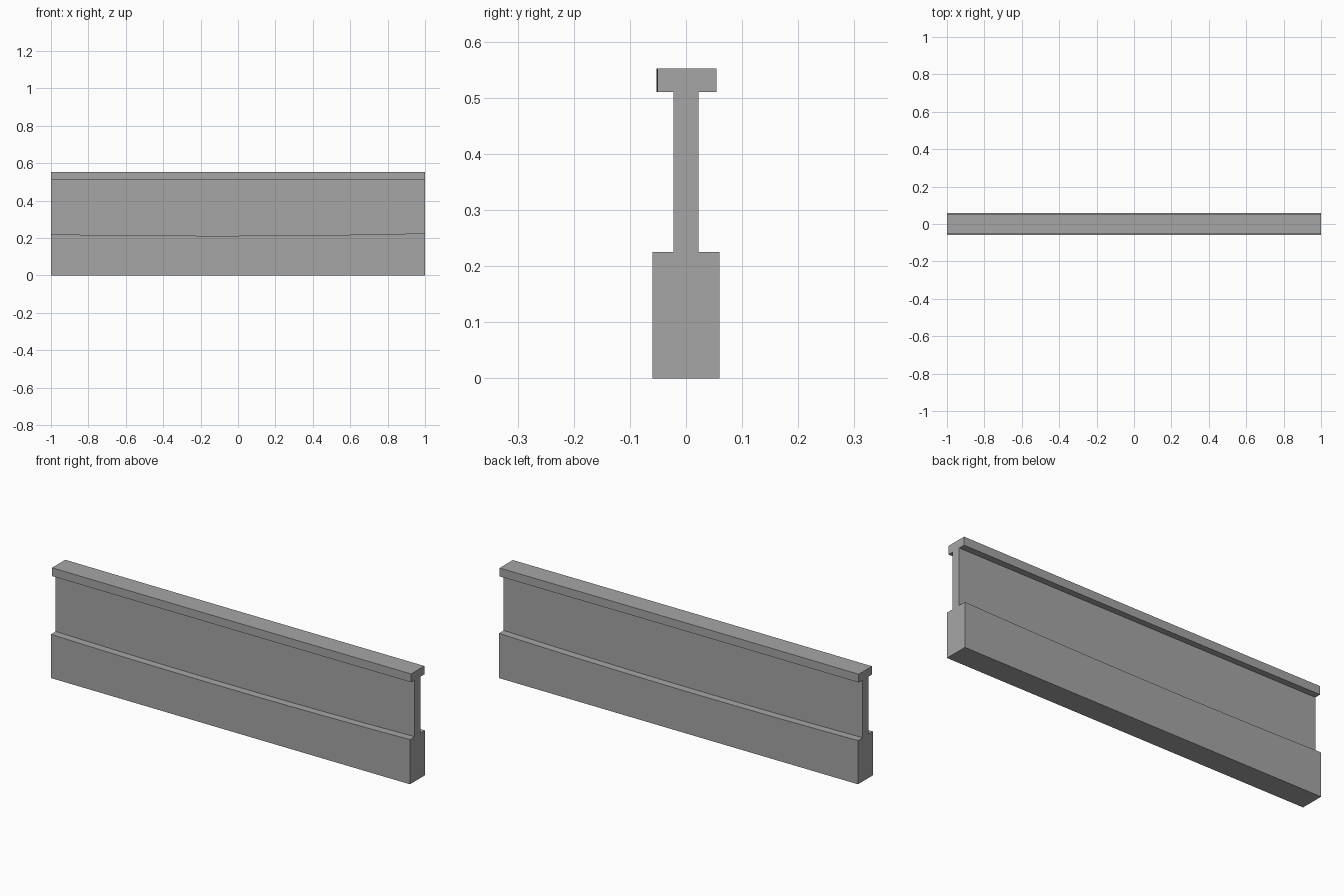
import bpy
import bmesh

default = bpy.data.objects.get("Cube")
if default:
    bpy.data.objects.remove(default, do_unlink=True)

# Single plain grey
grey = bpy.data.materials.new("plain_grey")
grey.use_nodes = True
color = (0.38, 0.38, 0.38, 1)
grey.diffuse_color = color
grey.node_tree.nodes["Principled BSDF"].inputs["Base Color"].default_value = color

BASE, WEB, CAP = 0.06, 0.022, 0.0525   # half thicknesses
CAP_BOTTOM, TOP = 0.51, 0.552
STATIONS = 13


def section(x):
    """Outline of the barrier at x: wide foot, thin web, wide cap."""
    sag = (x + 0.12) ** 2
    ledge = 0.212 + 0.0105 * sag       # foot top dips slightly mid-span
    shift = 0.002 * min(sag, 1)        # cap bows slightly
    front = [(-BASE, 0), (-BASE, ledge), (-WEB, ledge), (-WEB, CAP_BOTTOM),
             (shift - CAP, CAP_BOTTOM), (shift - CAP, TOP)]
    back = [(shift + CAP, TOP), (shift + CAP, CAP_BOTTOM), (WEB, CAP_BOTTOM),
            (WEB, ledge), (BASE, ledge), (BASE, 0)]
    return front + back


# Loft the outline along the length and close both ends
bm = bmesh.new()
rings = []
for i in range(STATIONS):
    x = -1 + 2 * i / (STATIONS - 1)
    rings.append([bm.verts.new((x, y, z)) for y, z in section(x)])
for a, b in zip(rings, rings[1:]):
    for j in range(len(a)):
        k = (j + 1) % len(a)
        bm.faces.new((a[j], a[k], b[k], b[j]))
bm.faces.new(rings[0])
bm.faces.new(rings[-1])
bmesh.ops.recalc_face_normals(bm, faces=bm.faces)

mesh = bpy.data.meshes.new("barrier_wall")
bm.to_mesh(mesh)
bm.free()
mesh.materials.append(grey)
wall = bpy.data.objects.new("barrier_wall", mesh)
bpy.context.collection.objects.link(wall)
